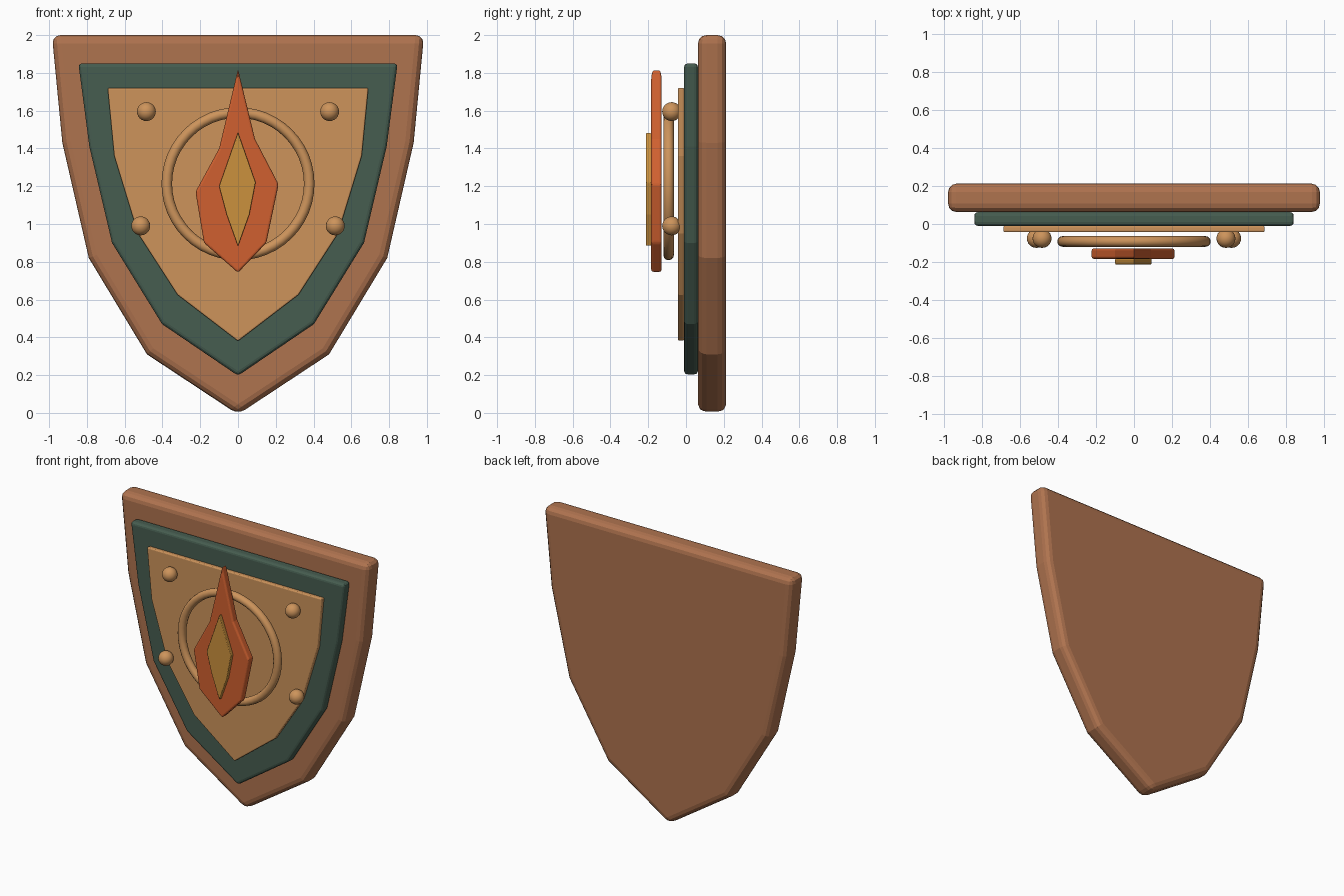
import bpy, bmesh, math

if "Cube" in bpy.data.objects:
    bpy.data.objects.remove(bpy.data.objects["Cube"])


def material(name, rgb):
    m = bpy.data.materials.new(name)
    m.diffuse_color = (*rgb, 1)
    m.use_nodes = True
    m.node_tree.nodes["Principled BSDF"].inputs["Base Color"].default_value = m.diffuse_color
    return m


wood = material("wood brown", (0.43, 0.172, 0.078))
green = material("dark green", (0.061, 0.109, 0.080))
tan = material("warm tan", (0.61, 0.295, 0.105))
orange = material("flame orange", (0.63, 0.118, 0.029))
gold = material("gold", (0.60, 0.285, 0.047))


def mirrored(half):
    """Full outline from a right half that ends at the bottom point."""
    return half + [(-x, z) for x, z in reversed(half[:-1])]


def slab(name, outline, y_front, y_back, bevel, mat):
    """Flat plate facing -y with rounded rims."""
    bm = bmesh.new()
    front = [bm.verts.new((x, y_front, z)) for x, z in outline]
    back = [bm.verts.new((x, y_back, z)) for x, z in outline]
    bm.faces.new(front)
    bm.faces.new(back[::-1])
    n = len(outline)
    for i in range(n):
        j = (i + 1) % n
        bm.faces.new((front[i], back[i], back[j], front[j]))
    bmesh.ops.recalc_face_normals(bm, faces=bm.faces)
    me = bpy.data.meshes.new(name)
    bm.to_mesh(me)
    bm.free()
    me.materials.append(mat)
    ob = bpy.data.objects.new(name, me)
    bpy.context.collection.objects.link(ob)
    mod = ob.modifiers.new("rounded rim", 'BEVEL')
    mod.width = bevel
    mod.segments = 3
    mod.limit_method = 'ANGLE'
    mod.angle_limit = math.radians(30)
    return ob


# Stacked shield plates
slab("shield_base", mirrored([(0.985, 2.0), (0.93, 1.43), (0.79, 0.82),
                              (0.482, 0.31), (0, -0.008)]),
     0.063, 0.213, 0.045, wood)
slab("shield_border", mirrored([(0.845, 1.85), (0.787, 1.41), (0.667, 0.90),
                                (0.402, 0.47), (0, 0.197)]),
     -0.010, 0.063, 0.02, green)
slab("shield_panel", mirrored([(0.69, 1.72), (0.655, 1.36), (0.53, 0.95),
                               (0.32, 0.625), (0, 0.38)]),
     -0.043, -0.010, 0.008, tan)

# Emblem ring
bpy.ops.mesh.primitive_torus_add(location=(0, -0.092, 1.213),
                                 rotation=(math.pi / 2, 0, 0),
                                 major_radius=0.377, minor_radius=0.028,
                                 major_segments=48, minor_segments=12)
ring = bpy.context.object
ring.name = "emblem_ring"
ring.data.materials.append(tan)
bpy.ops.object.shade_smooth()

# Rivets
for x, z in ((0.485, 1.595), (0.515, 0.99)):
    for side in (-1, 1):
        bpy.ops.mesh.primitive_uv_sphere_add(segments=24, ring_count=12, radius=0.05,
                                             location=(side * x, -0.076, z))
        rivet = bpy.context.object
        rivet.name = "rivet"
        rivet.data.materials.append(tan)
        bpy.ops.object.shade_smooth()

# Flame and its core
slab("flame", [(0, 1.82), (0.09, 1.45), (0.215, 1.21), (0.15, 0.90), (0, 0.742),
               (-0.18, 0.90), (-0.225, 1.17), (-0.10, 1.40)],
     -0.184, -0.129, 0.012, orange)
slab("flame_core", [(0, 1.485), (0.093, 1.22), (0.06, 1.05), (0, 0.882),
                    (-0.06, 1.05), (-0.10, 1.20)],
     -0.213, -0.184, 0.005, gold)
